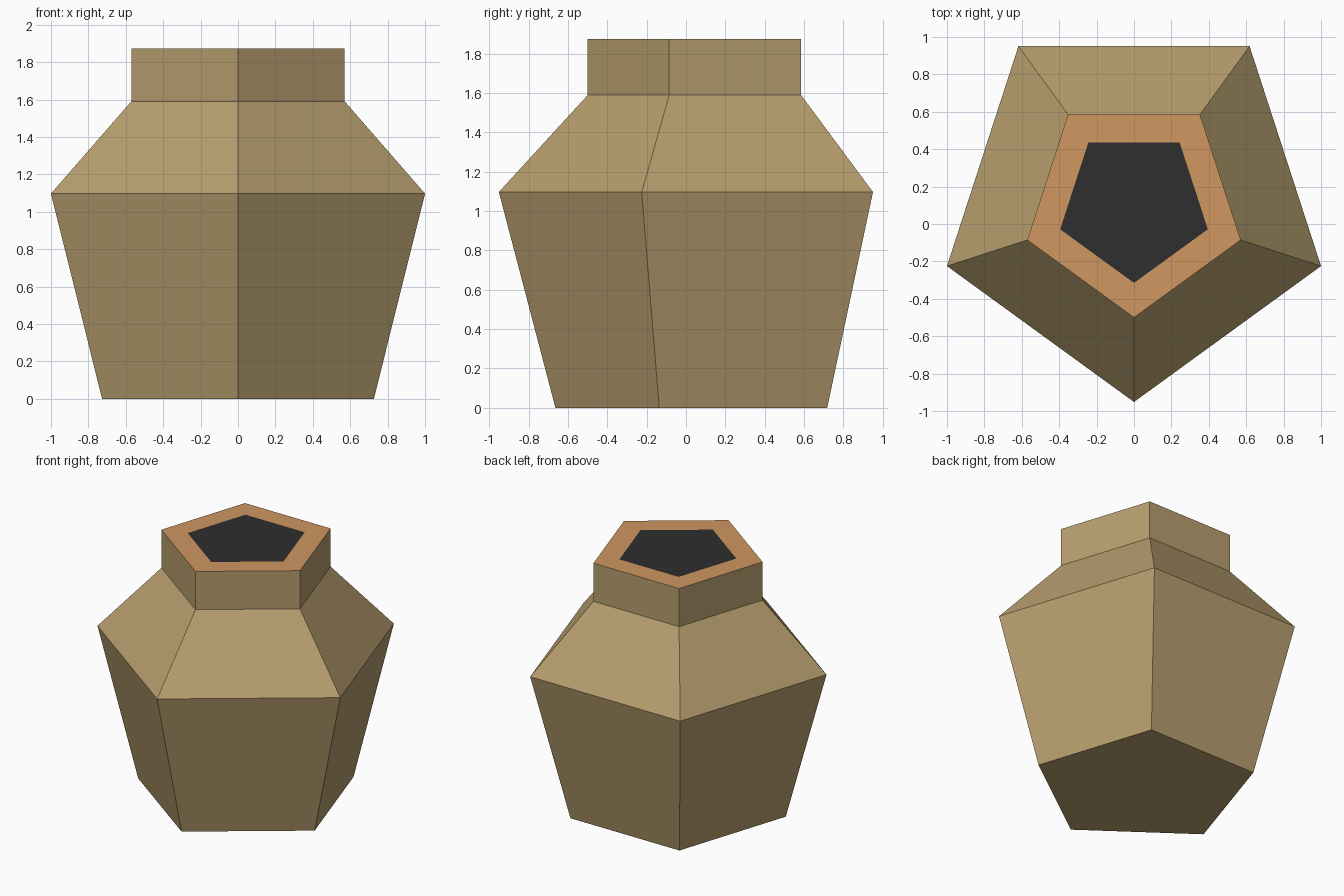
import bpy, bmesh, math

if "Cube" in bpy.data.objects:
    bpy.data.objects.remove(bpy.data.objects["Cube"])

CY = 0.10      # pentagon centre, so the bounds are centred on y
SIDES = 5


def srgb(r, g, b):
    def lin(c):
        c /= 255
        return c / 12.92 if c <= 0.04045 else ((c + 0.055) / 1.055) ** 2.4
    return (lin(r), lin(g), lin(b), 1)


def material(name, rgb):
    m = bpy.data.materials.new(name)
    m.diffuse_color = srgb(*rgb)
    m.use_nodes = True
    m.node_tree.nodes["Principled BSDF"].inputs["Base Color"].default_value = m.diffuse_color
    return m


def ring(bm, radius, z):
    """Pentagon with one corner pointing to the front."""
    angles = [-math.pi / 2 + i * math.tau / SIDES for i in range(SIDES)]
    return [bm.verts.new((radius * math.cos(a), CY + radius * math.sin(a), z))
            for a in angles]


# Radius and height of each ring: foot, shoulder, neck, lip, mouth
profile = [(0.764, 0), (1.0515, 1.097), (0.60, 1.59), (0.60, 1.874), (0.415, 1.874)]
CLAY, RIM, MOUTH = range(3)
band_colours = [CLAY, CLAY, CLAY, RIM]

bm = bmesh.new()
rings = [ring(bm, r, z) for r, z in profile]

# Walls and rim
for low, high, colour in zip(rings, rings[1:], band_colours):
    for i in range(SIDES):
        j = (i + 1) % SIDES
        bm.faces.new((low[i], low[j], high[j], high[i])).material_index = colour

# Base and dark mouth
bm.faces.new(rings[0][::-1]).material_index = CLAY
bm.faces.new(rings[-1]).material_index = MOUTH

mesh = bpy.data.meshes.new("clay_pot")
bm.to_mesh(mesh)
bm.free()
for name, rgb in (("tan clay", (184, 159, 111)),
                  ("orange rim", (208, 151, 96)),
                  ("dark mouth", (46, 46, 46))):
    mesh.materials.append(material(name, rgb))
bpy.context.collection.objects.link(bpy.data.objects.new("clay_pot", mesh))
